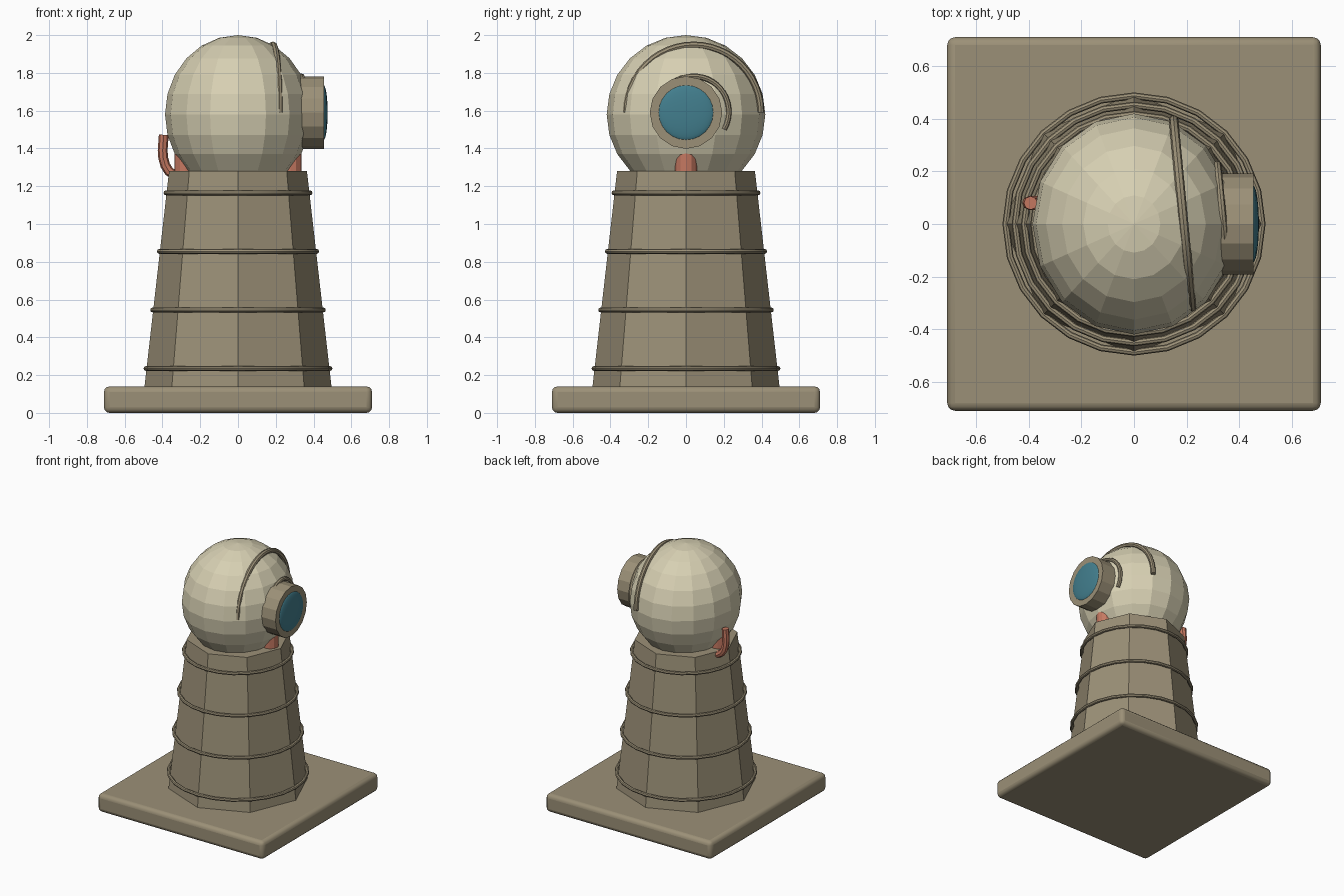
import bpy, math
from mathutils import Vector

if "Cube" in bpy.data.objects:
    bpy.data.objects.remove(bpy.data.objects["Cube"])


def material(name, rgb):
    m = bpy.data.materials.new(name)
    m.diffuse_color = (*rgb, 1)
    m.use_nodes = True
    m.node_tree.nodes["Principled BSDF"].inputs["Base Color"].default_value = m.diffuse_color
    return m


TAN = material("tan stone", (0.33, 0.28, 0.185))
CREAM = material("cream shell", (0.68, 0.63, 0.45))
COPPER = material("copper", (0.56, 0.19, 0.12))
GLASS = material("blue glass", (0.055, 0.21, 0.27))


def finish(name, mat, smooth=False):
    ob = bpy.context.object
    ob.name = name
    ob.data.materials.clear()
    ob.data.materials.append(mat)
    if smooth:
        bpy.ops.object.shade_smooth_by_angle(angle=math.radians(40))
    return ob


def tube(name, points, radius, mat):
    """Capped round tube through a list of points."""
    cu = bpy.data.curves.new(name, 'CURVE')
    cu.dimensions = '3D'
    cu.bevel_depth = radius
    cu.bevel_resolution = 2
    cu.use_fill_caps = True
    sp = cu.splines.new('POLY')
    sp.points.add(len(points) - 1)
    for p, co in zip(sp.points, points):
        p.co = (*co, 1)
    ob = bpy.data.objects.new(name, cu)
    bpy.context.collection.objects.link(ob)
    bpy.ops.object.select_all(action='DESELECT')
    ob.select_set(True)
    bpy.context.view_layer.objects.active = ob
    bpy.ops.object.convert(target='MESH')
    return finish(name, mat, True)


def arc(center, radius, turn, start=0, end=180, steps=24):
    """Points of an upright arc in the y-z plane, turned about z."""
    pts = []
    for i in range(steps + 1):
        a = math.radians(start + (end - start) * i / steps)
        y = radius * math.cos(a)
        pts.append(Vector(center) + Vector((-y * math.sin(turn), y * math.cos(turn),
                                            radius * math.sin(a))))
    return pts


# Square plinth with rounded edges
bpy.ops.mesh.primitive_cube_add(size=1, location=(0, 0, 0.07))
base = bpy.context.object
base.scale = (1.42, 1.42, 0.14)
bpy.ops.object.transform_apply(location=False, rotation=False, scale=True)
bevel = base.modifiers.new("rounded edges", 'BEVEL')
bevel.width = 0.03
bevel.segments = 3
finish("base_slab", TAN, True)

# Tapered eight-sided tower, corners on the axes
R0, R1, Z0, Z1 = 0.495, 0.365, 0.14, 1.28
bpy.ops.mesh.primitive_cone_add(vertices=8, radius1=R0, radius2=R1, depth=Z1 - Z0,
                                location=(0, 0, (Z0 + Z1) / 2))
finish("tower", TAN)

# Hoops around the tower
for i in range(4):
    z = 0.235 + 0.31 * i
    r = R0 + (R1 - R0) * (z - Z0) / (Z1 - Z0)
    bpy.ops.mesh.primitive_torus_add(major_segments=24, minor_segments=8,
                                     major_radius=r + 0.003, minor_radius=0.013,
                                     location=(0, 0, z))
    finish(f"tower_hoop_{i + 1}", TAN, True)

# Faceted head
bpy.ops.mesh.primitive_uv_sphere_add(segments=16, ring_count=12, radius=0.42,
                                     location=(0, 0, 1.58))
bpy.context.object.scale = (0.92, 1, 1)
finish("head_shell", CREAM)

# Porthole barrel and its domed lens
bpy.ops.mesh.primitive_cylinder_add(vertices=16, radius=0.192, depth=0.155,
                                    location=(0.3775, 0, 1.59),
                                    rotation=(0, math.pi / 2, 0))
finish("porthole_barrel", TAN)
bpy.ops.mesh.primitive_uv_sphere_add(segments=24, ring_count=12, radius=0.147,
                                     location=(0.452, 0, 1.59),
                                     rotation=(0, math.pi / 2, 0))
bpy.context.object.scale = (1, 1, 0.155)
finish("porthole_lens", GLASS, True)

# Half-buried seams on the head
TURN = math.radians(5.5)
tube("head_seam", arc((0.185, 0.04, 1.59), 0.358, TURN), 0.018, TAN)
tube("porthole_seam", arc((0.335, 0.04, 1.595), 0.187, TURN, start=-30), 0.015, TAN)

# Copper stubs under the head
for side, label in ((-1, "left"), (1, "right")):
    bpy.ops.mesh.primitive_cylinder_add(vertices=12, radius=0.058, depth=0.2,
                                        location=(side * 0.278, 0, 1.30))
    finish(f"{label}_copper_stub", COPPER)

# Hooked copper exhaust pipe
hook = [(-0.28, 0.08, 1.25), (-0.335, 0.08, 1.258), (-0.365, 0.08, 1.278),
        (-0.385, 0.08, 1.31), (-0.396, 0.08, 1.35), (-0.399, 0.08, 1.39),
        (-0.396, 0.08, 1.43), (-0.393, 0.08, 1.472)]
tube("exhaust_pipe", hook, 0.026, COPPER)
